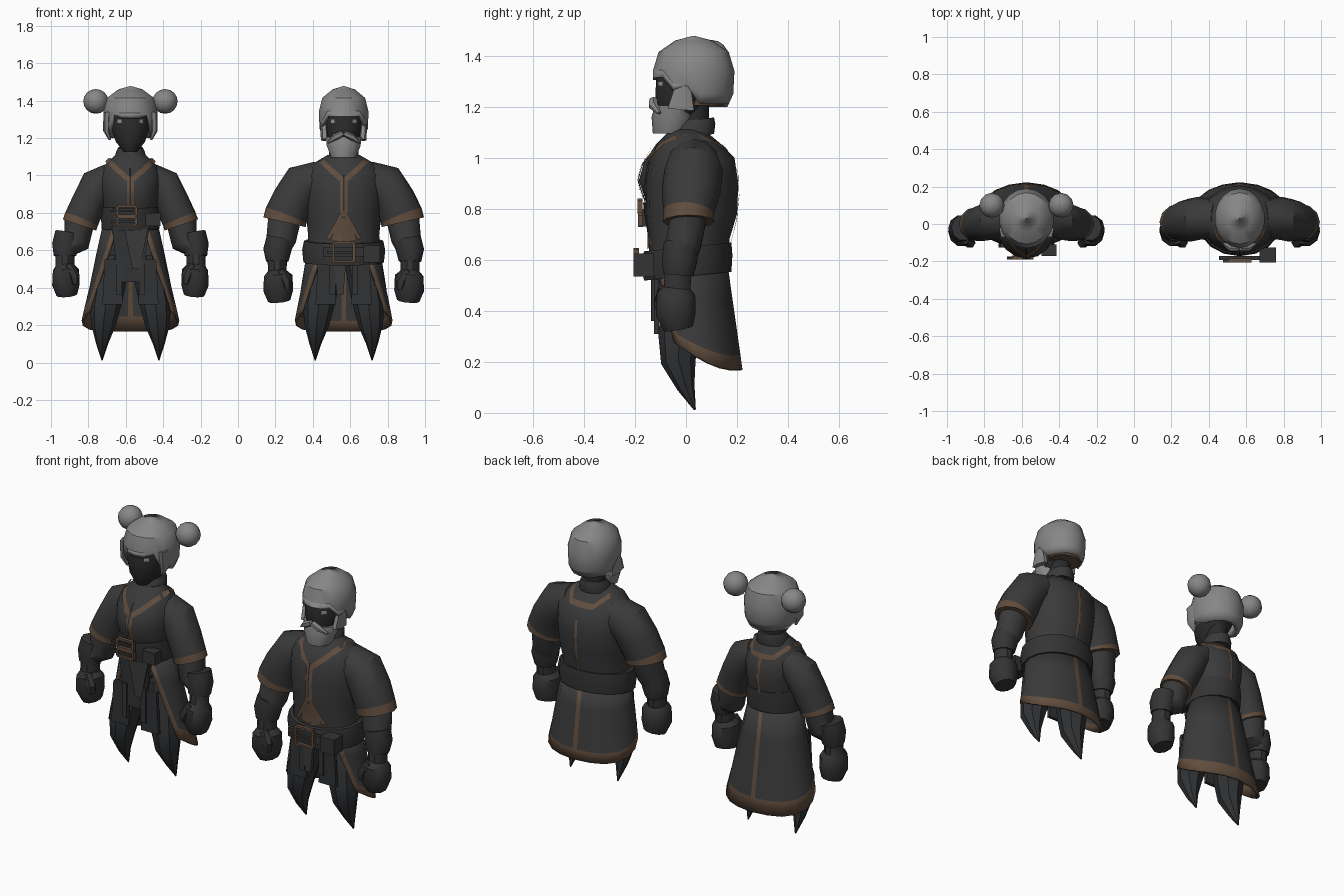
import bpy, math
from math import sin, cos, pi, radians
from mathutils import Vector
from mathutils.bvhtree import BVHTree

cube = bpy.data.objects.get("Cube")
if cube:
    bpy.data.objects.remove(cube, do_unlink=True)


def material(name, r, g, b):
    m = bpy.data.materials.new(name)
    m.use_nodes = True
    m.diffuse_color = (r, g, b, 1)
    m.node_tree.nodes["Principled BSDF"].inputs["Base Color"].default_value = (r, g, b, 1)
    return m


CLOTH = material("charcoal cloth", .042, .042, .042)
TRIM = material("brown trim", .12, .075, .048)
HAIR = material("grey hair", .24, .24, .24)
SKIN = material("dark skin", .024, .024, .024)
LEATHER = material("dark leather", .034, .034, .035)
PANTS = material("slate trousers", .03, .032, .035)
EYE = material("pale eyes", .3, .3, .29)
made = []
who, origin = "", 0


def build(name, verts, faces, mats, rule=None, mirror=False, thick=0):
    """Make one named part, centred on the current figure."""
    mesh = bpy.data.meshes.new(name)
    mesh.from_pydata(verts, [], faces)
    mesh.validate()
    for m in mats:
        mesh.materials.append(m)
    if rule:
        for p in mesh.polygons:
            p.material_index = rule(p.index)
    ob = bpy.data.objects.new(who + "_" + name, mesh)
    ob.location.x = origin
    bpy.context.collection.objects.link(ob)
    if mirror:
        ob.modifiers.new("mirror", "MIRROR")
    if thick:
        s = ob.modifiers.new("thickness", "SOLIDIFY")
        s.thickness = thick
        s.offset = -1
    made.append(ob)
    return BVHTree.FromPolygons(verts, faces)


def grid(name, rows, mats, closed=True, caps=True, rule=None, **kw):
    """Skin a list of equal point rows, running from top to bottom."""
    n = len(rows[0])
    cols = n if closed else n - 1
    verts = [v for r in rows for v in r]
    faces = [(i * n + j, (i + 1) * n + j, (i + 1) * n + (j + 1) % n, i * n + (j + 1) % n)
             for i in range(len(rows) - 1) for j in range(cols)]
    if caps:
        faces += [tuple(range(n)), tuple(reversed(range(len(verts) - n, len(verts))))]
    pick = (lambda k: rule(min(k // cols, len(rows) - 2), k % cols)) if rule else None
    return build(name, verts, faces, mats, pick, **kw)


def oval(a, z, rx, yf, yb):
    return Vector((rx * sin(a), (yf + yb) / 2 - (yb - yf) / 2 * cos(a), z))


def loft(name, rings, mat, n=14, tilt=0, **kw):
    rows = []
    for ring in rings:
        row = [oval(2 * pi * j / n, *ring) for j in range(n)]
        for p in row:
            p.z += tilt * p.y
        rows.append(row)
    return grid(name, rows, [mat], **kw)


def limb(name, path, mats, n=10, **kw):
    """Tube along a path; each point is x, y, z, sideways radius, depth radius."""
    pts = [Vector(p[:3]) for p in path]
    rows = []
    for i, p in enumerate(pts):
        d = (pts[min(i + 1, len(pts) - 1)] - pts[max(i - 1, 0)]).normalized()
        u = Vector((0, 1, 0)).cross(d).normalized()
        v = d.cross(u)
        rows.append([p + u * path[i][3] * cos(2 * pi * j / n) + v * path[i][4] * sin(2 * pi * j / n)
                     for j in range(n)])
    return grid(name, rows, mats, mirror=True, **kw)


def ribbon(name, path, width, bases, side=-1, mat=None, lift=.006):
    """Flat band laid on the base surfaces, path given as x, z points."""
    pts = []
    for a, b in zip(path, path[1:]):
        pts += [Vector(a).lerp(Vector(b), t / 5) for t in range(5)]
    pts.append(Vector(path[-1]))
    rows = []
    for i, p in enumerate(pts):
        d = (pts[min(i + 1, len(pts) - 1)] - pts[max(i - 1, 0)]).normalized()
        off = Vector((-d.y, d.x)) * width / 2
        row = []
        for q in (p + off, p, p - off):
            hits = [b.ray_cast(Vector((abs(q.x), side, q.y)), Vector((0, -side, 0)))[0] for b in bases]
            ys = [h.y for h in hits if h]
            y = (min(ys) if side < 0 else max(ys)) if ys else .02
            row.append(Vector((q.x, y + side * lift, q.y)))
        rows.append(row)
    grid(name, rows, [mat or TRIM], closed=False, caps=False)


def box(name, c, s, mat, mirror=False, taper=1):
    verts = [Vector((c[0] + s[0] * x * (taper if z < 0 else 1), c[1] + s[1] * y, c[2] + s[2] * z))
             for z in (-.5, .5) for x, y in ((-.5, -.5), (.5, -.5), (.5, .5), (-.5, .5))]
    build(name, verts, [(3, 2, 1, 0), (4, 5, 6, 7)] +
          [(i, (i + 1) % 4, (i + 1) % 4 + 4, i + 4) for i in range(4)], [mat], mirror=mirror)


def buckle(x, y, z, w, h):
    for s in (-1, 1):
        tag = "left" if s > 0 else "right"
        box("buckle_post_" + tag, (x + s * w / 2, y, z), (.014, .02, h), TRIM)
        box("buckle_bar_" + ("top" if s > 0 else "bottom"), (x, y, z + s * h / 2), (w, .02, .012), TRIM)
    box("buckle_pin", (x - .02, y - .004, z), (w + .03, .014, .012), LEATHER)


def skirt(top, rx, yf, yb, open_top):
    """Open-fronted coat tail with trimmed edges, centre seam and hem."""
    ts = [0, .035] + [.035 + .4525 * k / 6 for k in range(1, 7)]
    ts += [1 - t for t in reversed(ts)]
    rows = []
    for s in (0, .3, .6, .86, 1):
        gap = radians(open_top + (58 - open_top) * s)
        row = []
        for t in ts:
            a = gap + t * (2 * pi - 2 * gap)
            low = oval(a, 0, .262, -.13, .222)
            low.z = .168 + .15 * (max(0, .19 - low.y) / .29) ** 1.6
            row.append(oval(a, top, rx, yf, yb).lerp(low, s))
        rows.append(row)
    last = len(ts) - 2
    grid("coat_skirt", rows, [CLOTH, TRIM], closed=False, caps=False, thick=.012,
         rule=lambda i, j: int(i == 3 or j in (0, last, last // 2)))


def hair(front_z, side_z, back_z, rx):
    """Hair shell whose lower edge changes height around the head."""
    prof = [(1.478, .02), (1.46, .45), (1.415, .86), (1.34, 1), (1.25, .97), (1.19, .8)]

    def radius(z):
        for (z1, r1), (z2, r2) in zip(prof, prof[1:]):
            if z >= z2:
                return r1 + (r2 - r1) * (z1 - z) / (z1 - z2)
        return prof[-1][1]
    rows = []
    for z, _ in prof:
        row = []
        for j in range(18):
            turn = abs((j * 20 + 180) % 360 - 180)
            edge = front_z if turn < 55 else side_z if turn < 95 else back_z
            zz = max(z, edge)
            p = oval(radians(j * 20), zz, rx, -.16, .16) * radius(zz)
            row.append(Vector((p.x, p.y + .03, zz)))
        rows.append(row)
    grid("hair", rows, [HAIR], caps=False, thick=.03)


def figure(torso, belt, belt_tilt, k, dz, skirt_args, sleeve):
    body = loft("coat_body", torso, CLOTH, n=16)
    arm = limb("sleeve", sleeve, [CLOTH, TRIM], n=12, rule=lambda i, j: int(i == len(sleeve) - 2))
    skirt(*skirt_args)
    loft("belt", belt, LEATHER, n=16, tilt=belt_tilt)
    # forearms, gloves and thumbs
    hx = .355 if k == 1 else .35
    ex, ey, ez = sleeve[-1][:3]
    limb("forearm", [(ex, ey, ez + .02, .088 * k, .075), (ex + .018, -.01, ez - .09, .08 * k, .072),
                     (hx, -.03, .59 + dz, .062, .062)], [CLOTH])
    limb("bracer", [(hx - .012, -.02, .665 + dz, .07 * k, .07), (hx, -.025, .6 + dz, .075 * k, .073),
                    (hx, -.03, .54 + dz, .06, .062)], [LEATHER])
    limb("glove", [(hx, -.03, .56 + dz, .052, .055), (hx, -.035, .49 + dz, .05, .055),
                   (hx - .005, -.04, .465 + dz, .076 * k, .08), (hx - .005, -.04, .385 + dz, .08 * k, .082),
                   (hx - .01, -.03, .33 + dz, .06 * k, .06)], [LEATHER])
    limb("thumb", [(hx - .02, -.085, .49 + dz, .025, .025), (hx - .05, -.1, .43 + dz, .03, .03),
                   (hx - .055, -.095, .39 + dz, .018, .02)], [LEATHER], n=6)
    # trousers and pointed lower legs
    limb("leg", [(.085, .02, .56, .085, .09), (.115, 0, .4, .085, .095), (.135, -.025, .3, .082, .085),
                 (.145, -.03, .2, .066, .068), (.152, 0, .1, .032, .035), (.152, .035, .012, .003, .004)],
         [PANTS], n=8)
    box("thigh_flap", (.095, -.115, .43), (.085, .02, .24), PANTS, mirror=True, taper=1.3)
    box("hip_strap", (.06, -.125, .46), (.03, .02, .2), LEATHER, mirror=True)
    # neck, collar and head
    loft("neck", [(1.22, .06, -.03, .09), (1.06, .065, -.04, .09)], SKIN, n=10)
    loft("collar", [(1.145, .066, -.045, .11), (1.12, .08, -.06, .115), (1.08, .085, -.07, .11)], CLOTH, tilt=.12)
    head = loft("head", [(1.42, .09, -.08, .12), (1.34, .108, -.115, .13), (1.25, .104, -.12, .11),
                         (1.18, .08, -.115, .06), (1.125, .035, -.09, 0)], SKIN)
    for s in (-1, 1):
        ribbon("eye", [(s * .058 - .01, 1.29), (s * .058 + .01, 1.29)], .018, [head], mat=EYE)
        ribbon("lapel_trim", [(s * .125, 1.085), (s * .07, 1.03), (0, .97)], .028, [body, arm])
    ribbon("back_collar_trim", [(-.115, 1.085), (-.07, 1.04), (.07, 1.04), (.115, 1.085)], .024, [body, arm], side=1)
    ribbon("back_seam", [(0, 1.04), (0, torso[-1][0] + .02)], .016, [body], side=1)
    return body


# woman: slim coat, high belt, two hair buns
who, origin = "woman", -.575
body = figure([(1.11, .08, -.06, .07), (1.05, .145, -.12, .125), (.98, .165, -.165, .155), (.91, .158, -.185, .16),
               (.84, .15, -.16, .15), (.74, .14, -.13, .13), (.68, .15, -.125, .13)],
              [(.835, .152, -.168, .155), (.78, .157, -.165, .155), (.715, .155, -.15, .148)], .06, .92, .03,
              (.73, .15, -.13, .135, 28),
              [(.1, .02, 1.0, .07, .08), (.175, .02, .95, .095, .1), (.22, .01, .86, .092, .1),
               (.262, 0, .765, .094, .09), (.272, 0, .735, .094, .09)])
hair(1.335, 1.22, 1.2, .147)
limb("side_lock", [(.125, -.03, 1.34, .02, .045), (.128, -.03, 1.24, .018, .035), (.11, -.03, 1.19, .006, .01)], [HAIR], n=6)
limb("hair_bun", [(.185, .1, 1.396 + .066 * cos(a), .066 * sin(a) + .001, .066 * sin(a) + .001)
                  for a in [pi * i / 8 for i in range(9)]], [HAIR], n=12)
ribbon("front_seam", [(0, .97), (0, .83)], .036, [body])
ribbon("front_seam_gap", [(0, 1.04), (0, .84)], .008, [body], mat=SKIN, lift=.009)
buckle(-.02, -.18, .81, .1, .05)
buckle(-.02, -.178, .755, .1, .04)
box("belt_pouch", (.12, -.14, .765), (.08, .06, .07), LEATHER)
box("front_cloth", (0, -.118, .58), (.2, .02, .3), PANTS, taper=.65)
box("front_cloth_fold", (.03, -.132, .61), (.13, .012, .22), CLOTH, taper=.3)

# man: broad coat, low belt, full beard
who, origin = "man", .565
body = figure([(1.11, .085, -.06, .07), (1.06, .17, -.11, .13), (1.0, .215, -.14, .19), (.9, .215, -.158, .205),
               (.78, .2, -.155, .2), (.68, .19, -.145, .17), (.55, .2, -.145, .165)],
              [(.65, .212, -.165, .178), (.6, .222, -.172, .182), (.535, .215, -.165, .178)], .1, 1, 0,
              (.57, .2, -.145, .165, 37),
              [(.12, .03, .99, .09, .1), (.22, .03, .95, .115, .115), (.27, .02, .87, .112, .115),
               (.308, .01, .785, .116, .1), (.316, .01, .75, .116, .1)])
hair(1.345, 1.29, 1.21, .135)
loft("nape_band", [(1.25, .105, -.0, .17), (1.205, .095, .0, .15)], TRIM)
loft("beard", [(1.205, .1, -.122, .03), (1.16, .095, -.135, .035), (1.095, .07, -.13, .01)], HAIR, n=10)
limb("sideburn", [(.108, -.01, 1.3, .018, .03), (.1, -.02, 1.19, .022, .06)], [HAIR], n=6)
limb("moustache", [(.004, -.128, 1.225, .016, .018), (.045, -.128, 1.205, .018, .02), (.085, -.105, 1.175, .005, .008)],
     [HAIR], n=6)
ribbon("front_seam", [(0, .97), (0, .78)], .04, [body])
ribbon("front_seam_gap", [(0, 1.0), (0, .8)], .008, [body], mat=SKIN, lift=.009)
for s in (-1, 1):
    ribbon("coat_front_trim", [(0, .81), (s * .085, .66)], .022, [body], lift=.01)
    ribbon("undershirt", [(0, .77), (s * .035, .65)], .06, [body])
buckle(0, -.195, .59, .11, .1)
box("belt_tongue", (.02, -.182, .59), (.26, .02, .05), LEATHER)
box("belt_pouch", (.15, -.165, .58), (.09, .08, .09), LEATHER)
box("front_cloth", (-.02, -.128, .46), (.07, .02, .2), CLOTH, taper=.5)

for ob in bpy.context.selected_objects:
    ob.select_set(False)
for ob in made:
    ob.select_set(True)
bpy.context.view_layer.objects.active = made[0]
bpy.ops.object.shade_smooth_by_angle(angle=radians(38))
